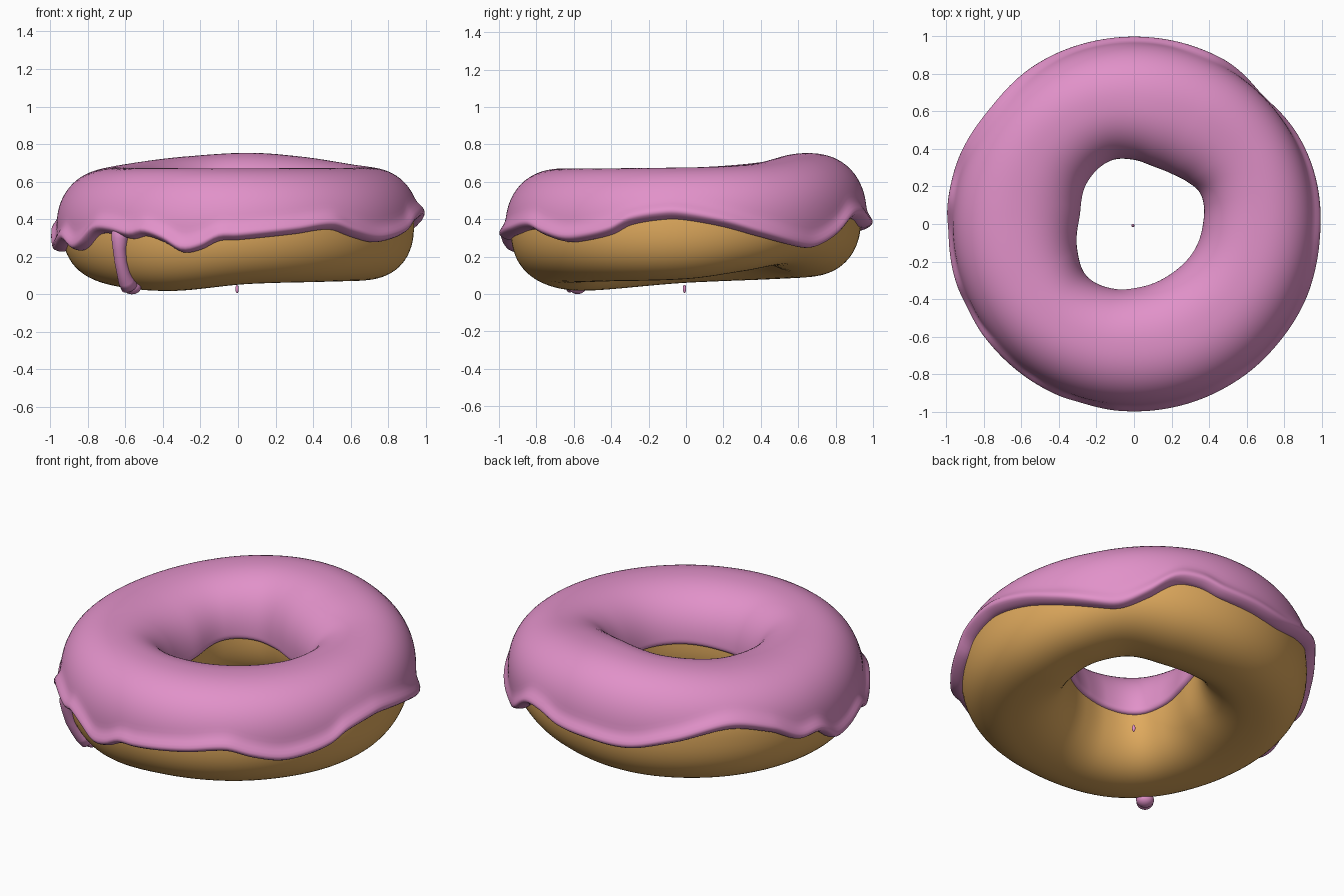
import bpy, bmesh, math
from mathutils import Vector

if "Cube" in bpy.data.objects:
    bpy.data.objects.remove(bpy.data.objects["Cube"])

N = 2.3  # superellipse exponent of the ring section


def material(name, col):
    m = bpy.data.materials.new(name)
    m.diffuse_color = (*col, 1)
    m.use_nodes = True
    m.node_tree.nodes["Principled BSDF"].inputs["Base Color"].default_value = m.diffuse_color
    return m


PINK = material("pink icing", (0.755, 0.285, 0.585))
DOUGH = material("golden dough", (0.74, 0.40, 0.11))

# Values around the ring: (angle in degrees, value)
HOLE = [(0, .368), (15, .386), (26, .389), (38, .364), (53, .336), (72, .325), (90, .343),
        (110, .36), (138, .333), (165, .295), (180, .297), (206, .335), (228, .375),
        (254, .36), (275, .338), (308, .33), (343, .355)]
TOP = [(0, .68), (30, .695), (60, .737), (85, .757), (115, .737), (150, .698), (180, .68),
       (270, .675)]
BOTTOM = [(0, .08), (25, .12), (47, .155), (70, .125), (95, .097), (135, .08), (180, .06),
          (236, .018), (275, .055), (315, .067)]
EDGE = [(0, .395), (12, .36), (24, .31), (38, .265), (46, .26), (55, .31), (64, .395),
        (72, .40), (80, .365), (91, .35), (106, .34), (120, .39), (139, .455), (154, .40),
        (164, .32), (173, .315), (181, .235), (188, .24), (198.5, .28), (206, .235),
        (212, .255), (219, .32), (226, .32), (234, .295), (239, .31), (246, .275),
        (252, .225), (258, .24), (264, .285), (270, .29), (288, .32), (301, .345),
        (309, .31), (318, .28), (325, .285), (335.5, .32), (342, .37), (354, .40)]
INNER_EDGE = [(45, .35), (90, .375), (135, .405), (180, .36), (225, .335), (270, .36),
              (315, .38)]


def around(table, deg):
    """Smooth periodic interpolation of a table."""
    n = len(table)
    deg = (deg - table[0][0]) % 360 + table[0][0]

    def pt(i):
        d, v = table[i % n]
        return d + 360 * (i // n), v
    i = max(k for k in range(n) if table[k][0] <= deg)
    p0, p1, p2, p3 = (pt(i + k) for k in (-1, 0, 1, 2))
    h = p2[0] - p1[0]
    t = (deg - p1[0]) / h
    m1 = (p2[1] - p0[1]) / (p2[0] - p0[0]) * h
    m2 = (p3[1] - p1[1]) / (p3[0] - p1[0]) * h
    return ((2*t**3 - 3*t**2 + 1) * p1[1] + (t**3 - 2*t**2 + t) * m1
            + (3*t**2 - 2*t**3) * p2[1] + (t**3 - t**2) * m2)


def spow(v, e):
    return math.copysign(abs(v) ** e, v)


def section(deg):
    """Centre and half sizes of the dough section at an angle."""
    ro, ri = 0.937, around(HOLE, deg) + 0.022
    zt, zb = around(TOP, deg) - 0.03, around(BOTTOM, deg)
    return (ro + ri) / 2, (zt + zb) / 2, (ro - ri) / 2, (zt - zb) / 2


def surface(sec, phi, off=0.0):
    """Point (r, z) on the section, pushed out by off."""
    rc, zc, a, b = sec
    c, s = math.cos(phi), math.sin(phi)
    x, z = a * spow(c, 2 / N), b * spow(s, 2 / N)
    nx, nz = spow(x / a, N - 1) / a, spow(z / b, N - 1) / b
    k = off / math.hypot(nx, nz)
    return rc + x + nx * k, zc + z + nz * k


def phi_at(sec, z):
    q = max(-1, min(1, (z - sec[1]) / sec[3]))
    return math.asin(spow(q, N / 2))


def to_xyz(deg, rz):
    t = math.radians(deg)
    return Vector((rz[0] * math.cos(t), rz[0] * math.sin(t), rz[1]))


def finish(name, bm, mat):
    bmesh.ops.recalc_face_normals(bm, faces=bm.faces[:])
    for f in bm.faces:
        f.smooth = True
    me = bpy.data.meshes.new(name)
    bm.to_mesh(me)
    bm.free()
    me.materials.append(mat)
    ob = bpy.data.objects.new(name, me)
    bpy.context.collection.objects.link(ob)
    return ob


def skin_rings(rings, close_section, close_loop, caps=False):
    """Bridge rows of points into a quad surface."""
    bm = bmesh.new()
    vs = [[bm.verts.new(p) for p in r] for r in rings]
    n, m = len(vs), len(vs[0])
    for i in range(n if close_loop else n - 1):
        for j in range(m if close_section else m - 1):
            i2, j2 = (i + 1) % n, (j + 1) % m
            bm.faces.new((vs[i][j], vs[i2][j], vs[i2][j2], vs[i][j2]))
    if caps:
        bm.faces.new(vs[0])
        bm.faces.new(vs[-1])
    return bm


# Dough ring
rings = []
for i in range(144):
    d = i * 2.5
    sec = section(d)
    rings.append([to_xyz(d, surface(sec, 2 * math.pi * (j + .5) / 64)) for j in range(64)])
finish("dough_ring", skin_rings(rings, True, True), DOUGH)


# Icing shell: rounded wavy lip, thicker near the outer edge
def icing_row(d):
    sec = section(d)
    z0 = around(EDGE, d)
    p0, p1 = phi_at(sec, z0), math.pi - phi_at(sec, around(INNER_EDGE, d))
    fine = 400
    line = [Vector(surface(sec, p0 + (p1 - p0) * k / fine)) for k in range(fine + 1)]
    dist = [0.0]
    for k in range(fine):
        dist.append(dist[-1] + (line[k + 1] - line[k]).length)
    total = dist[-1]
    lip = [0, .001, .004, .009, .016, .024, .033, .044, .057, .072, .09, .11]
    rest = [.11 + (total - .15) * k / 36 for k in range(1, 37)]
    ends = [total - e for e in (.03, .02, .012, .006, .002, 0)]
    row, k = [], 0
    for s in lip + rest + ends:
        while k < fine - 1 and dist[k + 1] < s:
            k += 1
        f = (s - dist[k]) / max(dist[k + 1] - dist[k], 1e-9)
        phi = p0 + (p1 - p0) * (k + f) / fine
        t = 0.03 - 0.007 * s / total + 0.032 * math.exp(-((s - .036) / .038) ** 2)
        e = min(s / .036, (total - s) / .025, 1)
        t = t * math.sqrt(max(0, 1 - (1 - e) ** 2)) - (.004 if e <= 0 else 0)
        row.append(to_xyz(d, surface(sec, phi, t)))
    return row


finish("icing", skin_rings([icing_row(i * 1.5) for i in range(240)], False, True), PINK)

# Long drip running down the front left
path, radii = [], []
for d, z, off, r in ((228.8, .37, -.01, .04), (228.6, .335, .004, .052),
                     (228.4, .30, .012, .046), (228, .25, .012, .037),
                     (227.5, .18, .012, .034), (226.8, .12, .012, .036),
                     (226.2, .085, .016, .043), (225.9, .06, .022, .047)):
    sec = section(d)
    path.append(to_xyz(d, surface(sec, phi_at(sec, z), off)))
    radii.append(r)
rings = []
for i, p in enumerate(path):
    t = (path[min(i + 1, len(path) - 1)] - path[max(i - 1, 0)]).normalized()
    u = t.cross(Vector((1, -1, 0))).normalized()
    v = t.cross(u)
    rings.append([p + radii[i] * (u * math.cos(a) + v * math.sin(a))
                  for a in (2 * math.pi * j / 20 for j in range(20))])
finish("icing_drip", skin_rings(rings, True, False, True), PINK)


def ball(name, loc, size):
    bm = bmesh.new()
    bmesh.ops.create_uvsphere(bm, u_segments=20, v_segments=12, radius=1)
    bmesh.ops.scale(bm, vec=size, verts=bm.verts[:])
    bmesh.ops.translate(bm, vec=loc, verts=bm.verts[:])
    finish(name, bm, PINK)


# Round end of the drip, and the small loose drop in the hole
ball("drip_tip", (-.565, -.58, .04), (.05, .048, .04))
ball("loose_drop", (-.005, -.008, .028), (.009, .009, .022))
